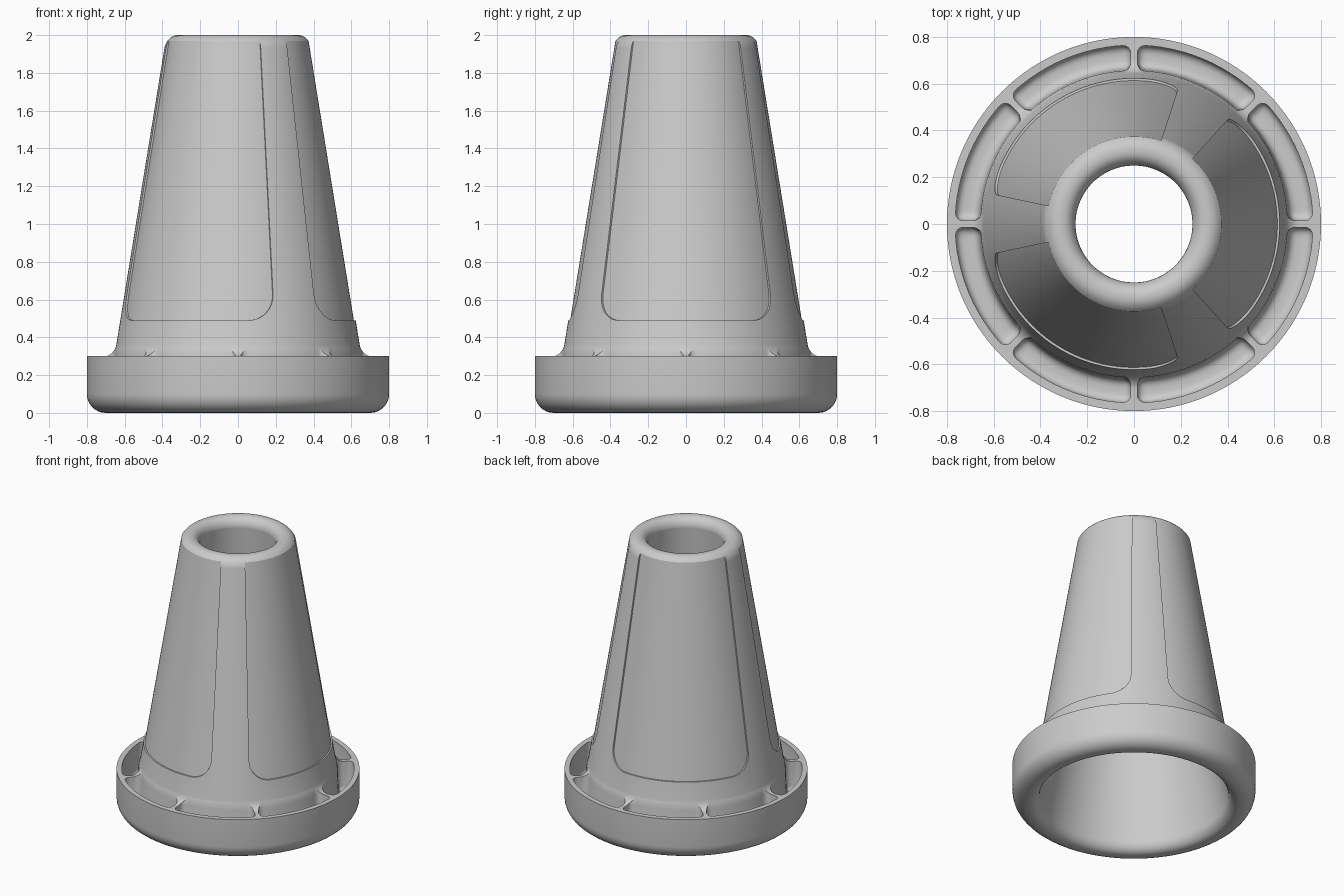
import bpy
import bmesh
from math import sin, cos, pi, radians, asin, sqrt

cube = bpy.data.objects.get("Cube")
if cube:
    bpy.data.objects.remove(cube, do_unlink=True)

grey = bpy.data.materials.new("plain_grey")
grey.use_nodes = True
grey.diffuse_color = (0.6, 0.6, 0.6, 1)
for node in grey.node_tree.nodes:
    if node.type == "BSDF_PRINCIPLED":
        node.inputs["Base Color"].default_value = grey.diffuse_color


def cone_radius(z):
    """Outer radius of the tapered wall at height z."""
    return 0.39 + (1.93 - z) * 0.162


def polar(r, angle, z):
    return (r * cos(angle), r * sin(angle), z)


def rounded(start, corner, end, steps=8):
    """Quarter-round from start to end, hugging the corner."""
    points = []
    for i in range(steps + 1):
        t = pi / 2 * i / steps
        points.append(tuple(c + (a - c) * (1 - sin(t)) + (b - c) * (1 - cos(t))
                            for a, c, b in zip(start, corner, end)))
    return points


def skin(bm, sections, closed=False):
    """Bridge a row of matching closed sections; cap the ends if open."""
    loops = [[bm.verts.new(p) for p in section] for section in sections]
    pairs = list(zip(loops, loops[1:]))
    if closed:
        pairs.append((loops[-1], loops[0]))
    else:
        bm.faces.new(loops[0])
        bm.faces.new(loops[-1])
    for a, b in pairs:
        for i in range(len(a)):
            j = (i + 1) % len(a)
            bm.faces.new((a[i], a[j], b[j], b[i]))


def make_object(name, bm):
    bmesh.ops.recalc_face_normals(bm, faces=bm.faces)
    mesh = bpy.data.meshes.new(name)
    bm.to_mesh(mesh)
    bm.free()
    obj = bpy.data.objects.new(name, mesh)
    bpy.context.collection.objects.link(obj)
    mesh.materials.append(grey)
    return obj


# Hollow tapered body with a flanged foot, turned from one closed profile
profile = rounded((0.62, 0.08), (0.62, 0), (0.69, 0))
profile += rounded((0.70, 0), (0.80, 0), (0.80, 0.10))
profile += [(0.80, 0.30)]
profile += rounded((0.705, 0.30), (cone_radius(0.30), 0.30), (cone_radius(0.36), 0.36))
profile += rounded((0.39, 1.93), (cone_radius(2), 2), (0.32, 2))
profile += rounded((0.31, 2), (0.25, 2), (0.25, 1.93))
segments = 192
bm = bmesh.new()
skin(bm, [[polar(r, 2 * pi * k / segments, z) for r, z in profile]
          for k in range(segments)], closed=True)
body = make_object("cone_body", bm)

# Eight pockets in the foot, leaving radial ribs between them
pocket_profile = [(cone_radius(0.45) + 0.003, 0.45), (0.765, 0.45), (0.765, 0.09),
                  (0.665, 0.09), (cone_radius(0.30) + 0.003, 0.30)]
fractions = [-1] + [-0.8 + 0.16 * i for i in range(11)] + [1]
rib_half = 0.014
bm = bmesh.new()
for k in range(8):
    middle = radians(22.5 + 45 * k)
    skin(bm, [[polar(r, middle + f * (pi / 8 - asin(rib_half / r)), z)
               for r, z in pocket_profile] for f in fractions])
pockets = make_object("pocket_cutter", bm)
bevel = pockets.modifiers.new("soft_edges", "BEVEL")
bevel.width = 0.035
bevel.segments = 4
bevel.limit_method = "ANGLE"
bevel.angle_limit = radians(40)

# Three shallow recessed panels with rounded lower corners
half_angle, corner, corner_height = radians(48), radians(13), 0.14
depth, sill = 0.01, 0.49
columns = [-half_angle + corner * (1 - cos(pi / 2 * i / 10)) for i in range(10)]
flat = half_angle - corner
columns += [-flat + 2 * flat * i / 36 for i in range(37)]
columns += [-a for a in reversed(columns[:10])]


def panel_section(middle, a):
    u = min(1, max(0, (abs(a) - flat) / corner))
    low = sill + corner_height * (1 - sqrt(max(0, 1 - u * u)))
    return [polar(cone_radius(z) + offset, middle + a, z)
            for offset, z in ((-depth, low), (0.05, low), (0.05, 2.05), (-depth, 2.05))]


bm = bmesh.new()
for k in range(3):
    skin(bm, [panel_section(2 * pi * k / 3, a) for a in columns])
panels = make_object("panel_cutter", bm)

# Cut the recesses, then drop the cutters
bpy.context.view_layer.objects.active = body
body.select_set(True)
for cutter in (pockets, panels):
    cutter.hide_render = True
    cut = body.modifiers.new(cutter.name, "BOOLEAN")
    cut.operation = "DIFFERENCE"
    cut.solver = "EXACT"
    cut.object = cutter
    bpy.ops.object.modifier_apply(modifier=cut.name)
    bpy.data.objects.remove(cutter, do_unlink=True)

bpy.ops.object.select_all(action="DESELECT")
body.select_set(True)
bpy.ops.object.shade_smooth_by_angle(angle=radians(30))
